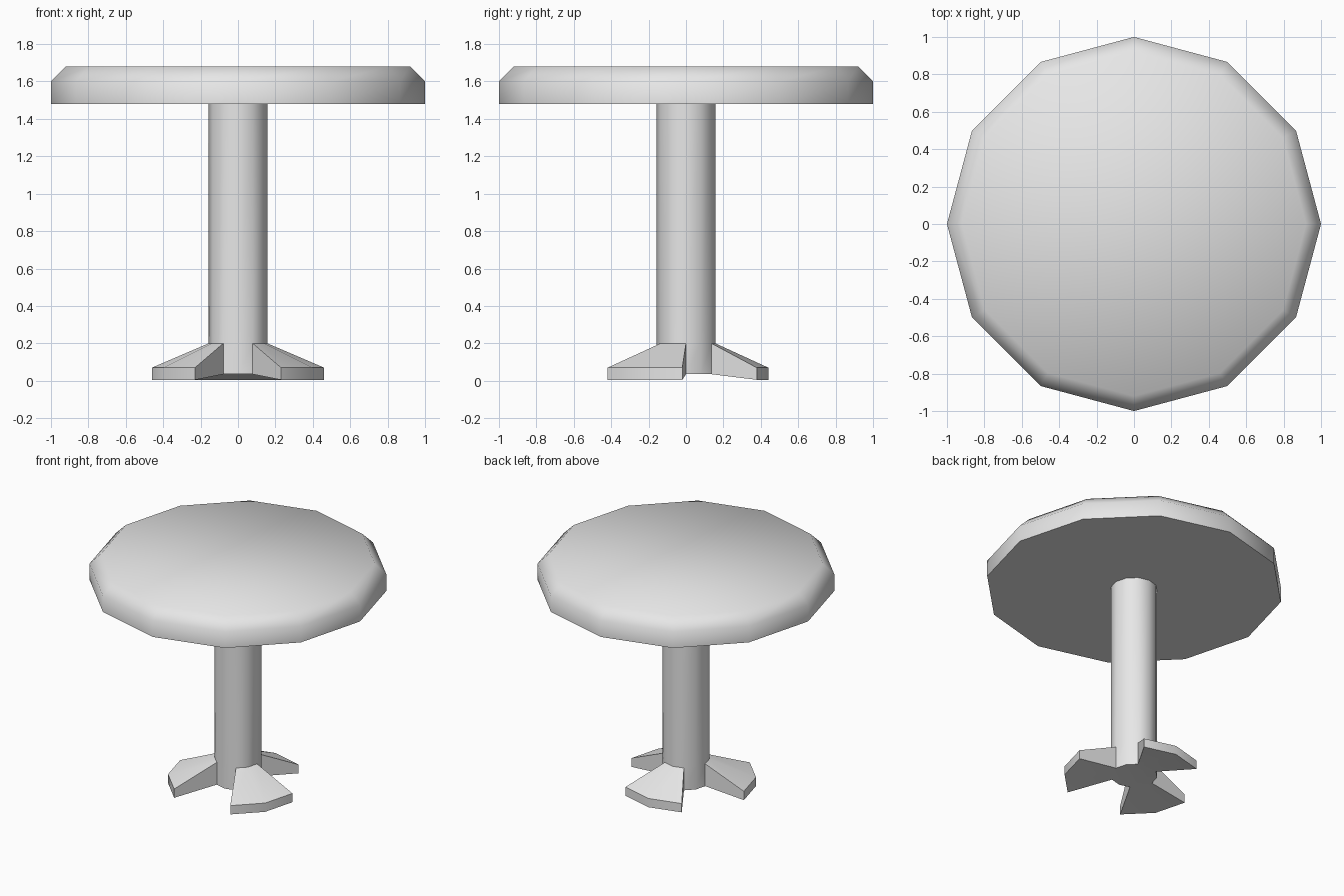
import bpy, bmesh
from math import sin, cos, atan2, pi, radians

SIDES = 12

old = bpy.data.objects.get("Cube")
if old:
    bpy.data.objects.remove(old, do_unlink=True)

grey = bpy.data.materials.new("light grey")
grey.use_nodes = True
colour = (0.8, 0.8, 0.8, 1)
grey.diffuse_color = colour
grey.node_tree.nodes["Principled BSDF"].inputs["Base Color"].default_value = colour


def lathe(profile):
    """Closed twelve-sided solid from (radius, height) pairs, bottom to top."""
    bm = bmesh.new()
    rings = [[bm.verts.new((r * cos(2 * pi * i / SIDES), r * sin(2 * pi * i / SIDES), z))
              for i in range(SIDES)] for r, z in profile]
    walls = []
    for low, high in zip(rings, rings[1:]):
        walls.append([bm.faces.new((low[i], low[(i + 1) % SIDES],
                                    high[(i + 1) % SIDES], high[i]))
                      for i in range(SIDES)])
    bm.faces.new(rings[0][::-1])
    bm.faces.new(rings[-1])
    return bm, walls


def finish(bm, name, angle):
    bmesh.ops.recalc_face_normals(bm, faces=bm.faces[:])
    mesh = bpy.data.meshes.new(name)
    bm.to_mesh(mesh)
    bm.free()
    mesh.materials.append(grey)
    obj = bpy.data.objects.new(name, mesh)
    bpy.context.collection.objects.link(obj)
    bpy.ops.object.select_all(action='DESELECT')
    obj.select_set(True)
    bpy.context.view_layer.objects.active = obj
    bpy.ops.object.shade_smooth_by_angle(angle=radians(angle))


# Round top with a chamfered upper rim
bm, _ = lathe([(1, 1.48), (1, 1.6), (0.92, 1.68)])
finish(bm, "table_top", 50)

# Column with three feet, each pulled out of two neighbouring lower walls
bm, walls = lathe([(0.157, 0.035), (0.157, 0.2), (0.157, 1.48)])
for first in (2, 6, 10):
    faces = [walls[0][first], walls[0][first + 1]]
    new = bmesh.ops.extrude_face_region(bm, geom=faces)["geom"]
    for v in [g for g in new if isinstance(g, bmesh.types.BMVert)]:
        a = atan2(v.co.y, v.co.x)
        v.co = (0.46 * cos(a), 0.46 * sin(a) - 0.02, 0.07 if v.co.z > 0.1 else 0.005)
    bmesh.ops.delete(bm, geom=[f for f in faces if f.is_valid], context='FACES_ONLY')
finish(bm, "column_and_feet", 40)
